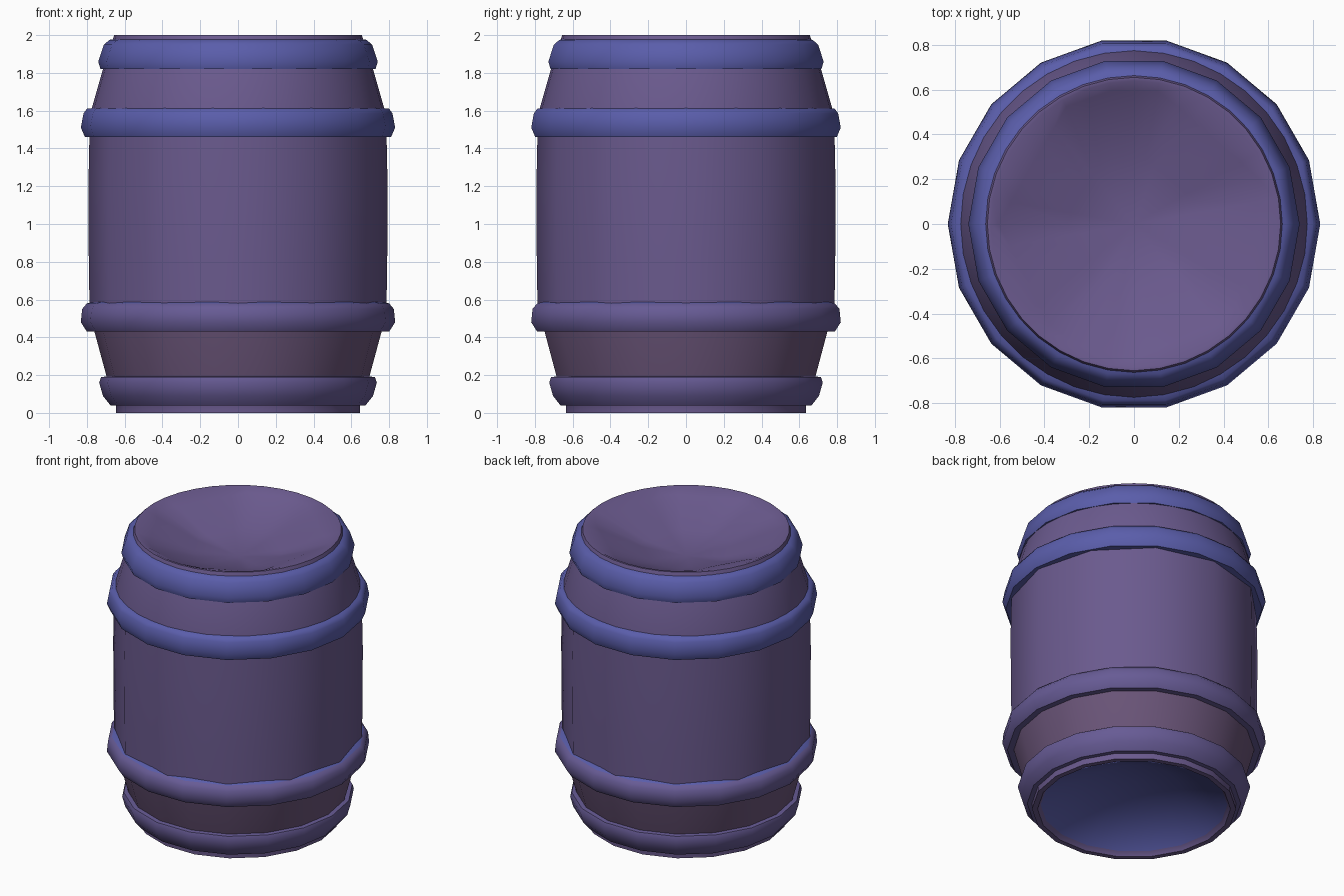
import bpy, math

if "Cube" in bpy.data.objects:
    bpy.data.objects.remove(bpy.data.objects["Cube"])


def mat(name, rgb):
    m = bpy.data.materials.new(name)
    m.diffuse_color = (*rgb, 1.0)
    m.use_nodes = True
    m.node_tree.nodes["Principled BSDF"].inputs["Base Color"].default_value = m.diffuse_color
    return m


PURPLE = mat("purple wood", (0.145, 0.102, 0.270))
BLUE = mat("blue hoop", (0.102, 0.110, 0.405))
DULL = mat("dull violet hoop", (0.135, 0.104, 0.300))
REDDISH = mat("reddish lower wood", (0.145, 0.090, 0.190))

# Corner directions (degrees) of the uneven opening in the top
CORNERS = [-180, -126, -90, -43, 18, 79, 99, 120, 180]


def opening_radius(a, r):
    """Distance from the axis to the polygonal opening at angle a."""
    d = (math.degrees(a) + 180) % 360 - 180
    for lo, hi in zip(CORNERS, CORNERS[1:]):
        if lo <= d <= hi:
            half, mid = math.radians(hi - lo) / 2, math.radians(hi + lo) / 2
            return r * math.cos(half) / math.cos(math.radians(d) - mid)
    return r


def lathe(name, profile, seg_mats, sides=20, turn=0.0, closed=False, crease=40):
    """Revolve (r, z) points; a negative r follows the polygonal opening."""
    verts, faces, idx, rings = [], [], [], []
    mats = list(dict.fromkeys(seg_mats))
    for r, z in profile:
        if r == 0:
            rings.append([len(verts)] * sides)
            verts.append((0, 0, z))
            continue
        rings.append(list(range(len(verts), len(verts) + sides)))
        for i in range(sides):
            a = turn + 2 * math.pi * i / sides
            q = r if r > 0 else opening_radius(a, -r)
            verts.append((q * math.cos(a), q * math.sin(a), z))
    count = len(rings) if closed else len(rings) - 1
    for k in range(count):
        a, b = rings[k], rings[(k + 1) % len(rings)]
        for i in range(sides):
            j = (i + 1) % sides
            faces.append(list(dict.fromkeys((a[i], a[j], b[j], b[i]))))
            idx.append(mats.index(seg_mats[k]))
    me = bpy.data.meshes.new(name)
    me.from_pydata(verts, [], faces)
    for m in mats:
        me.materials.append(m)
    for p, i in zip(me.polygons, idx):
        p.material_index = i
    ob = bpy.data.objects.new(name, me)
    bpy.context.collection.objects.link(ob)
    bpy.ops.object.select_all(action='DESELECT')
    ob.select_set(True)
    bpy.context.view_layer.objects.active = ob
    bpy.ops.object.shade_smooth_by_angle(angle=math.radians(crease))
    return ob


# Main staves between the two middle hoops: few sides, nearly straight
lathe("barrel_body", [(0.785, 0.50), (0.79, 0.8), (0.792, 1.2), (0.785, 1.54)],
      [PURPLE] * 3, sides=12)

# Bottom end: foot rim, tapering staves and a dished blue base
lathe("barrel_bottom", [(0, 0.20), (0.30, 0.15), (0.59, 0.03), (0.61, 0.0),
                        (0.645, 0.0), (0.645, 0.04), (0.695, 0.19),
                        (0.76, 0.43), (0.78, 0.52)],
      [BLUE, BLUE, PURPLE, PURPLE, PURPLE, PURPLE, REDDISH, PURPLE], sides=18)

# Top end: tapering staves, rim and dished lid with its uneven edge
lathe("barrel_top", [(0.78, 1.54), (0.775, 1.61), (0.715, 1.82), (0.655, 2.0),
                     (0.64, 2.0), (-0.605, 1.97), (-0.30, 1.86), (0, 1.81)],
      [PURPLE] * 7, sides=36)

# Hoops: outer rounded profiles, closed against the wall
hoops = {
    "bottom_hoop": ([(0.63, 0.04), (0.675, 0.04), (0.715, 0.09), (0.735, 0.16),
                     (0.725, 0.19), (0.67, 0.195)], [DULL] * 6),
    "lower_hoop": ([(0.74, 0.43), (0.80, 0.43), (0.832, 0.48), (0.825, 0.55),
                    (0.80, 0.58), (0.75, 0.59)],
                   [DULL, DULL, DULL, DULL, BLUE, DULL]),
    "upper_hoop": ([(0.76, 1.46), (0.81, 1.46), (0.832, 1.51), (0.818, 1.585),
                    (0.80, 1.61), (0.755, 1.615)], [BLUE] * 6),
    "top_hoop": ([(0.69, 1.82), (0.728, 1.82), (0.74, 1.86), (0.71, 1.95),
                  (0.68, 1.975), (0.64, 1.98)], [BLUE] * 6),
}
for n, (name, (profile, mats)) in enumerate(hoops.items()):
    lathe(name, profile, mats, sides=18, closed=True, crease=50)
